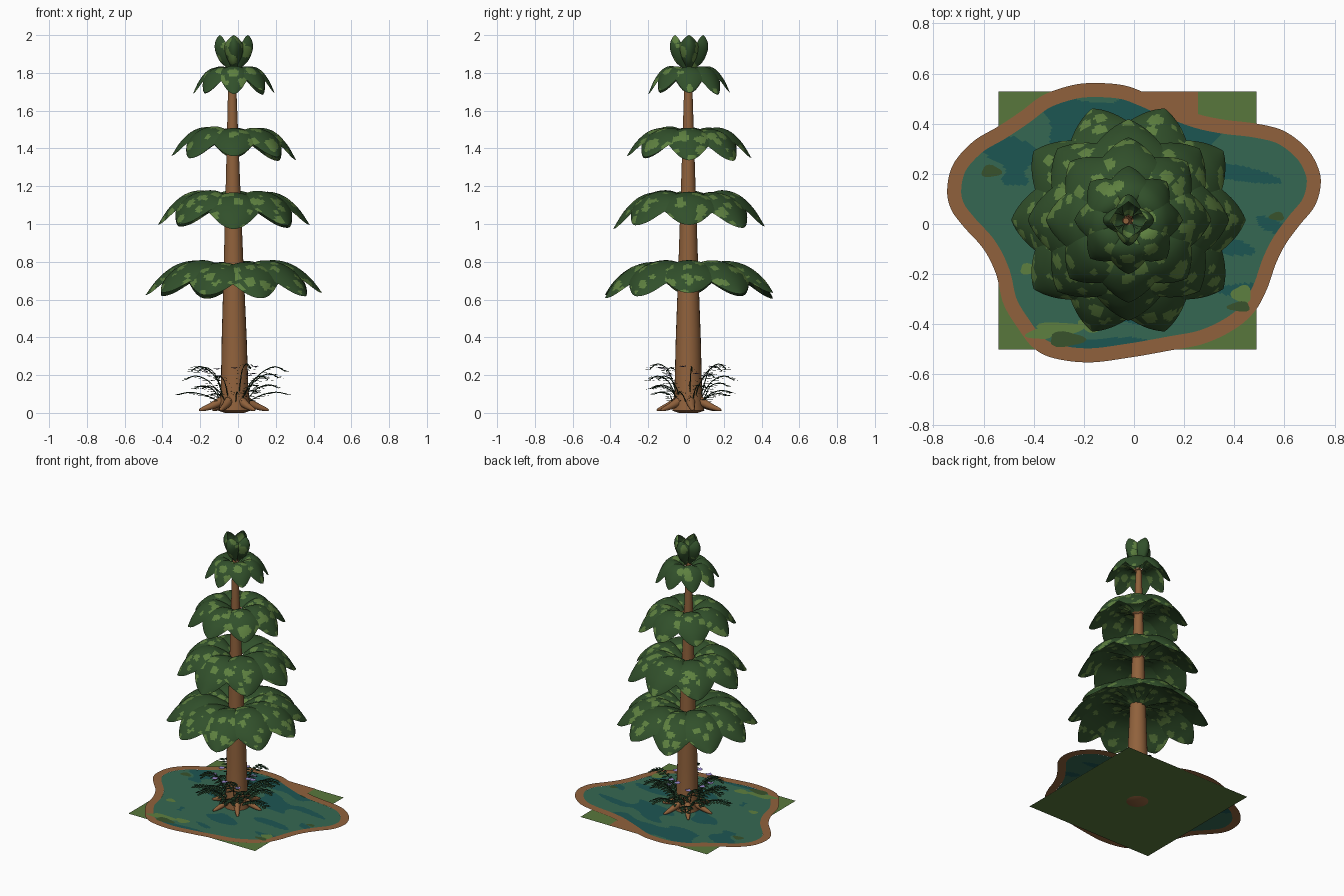
import bpy, bmesh, math, random
from mathutils import Vector, noise

if "Cube" in bpy.data.objects:
    bpy.data.objects.remove(bpy.data.objects["Cube"])

random.seed(4)
CX, CY = -0.022, 0.016          # tree axis


def mat(name, rgb):
    m = bpy.data.materials.new(name)
    m.diffuse_color = (*rgb, 1)
    m.use_nodes = True
    m.node_tree.nodes["Principled BSDF"].inputs["Base Color"].default_value = m.diffuse_color
    return m


BARK = mat("bark_brown", (0.280, 0.121, 0.045))
LEAF = mat("leaf_green", (0.031, 0.080, 0.024))
PATCH = mat("leaf_light_green", (0.110, 0.215, 0.050))
GRASS = mat("grass_green", (0.098, 0.185, 0.045))
DEEP = mat("water_deep", (0.012, 0.092, 0.086))
PALE = mat("water_pale", (0.036, 0.137, 0.084))
OLIVE = mat("dark_olive", (0.040, 0.085, 0.025))
FERN = mat("fern_green", (0.014, 0.042, 0.018))
LILAC = mat("petal_lilac", (0.290, 0.225, 0.540))


def finish(name, bm, mats, merge=True, smooth=True):
    """Turn a bmesh into a named object."""
    if merge:
        bmesh.ops.remove_doubles(bm, verts=bm.verts, dist=0.0002)
        bmesh.ops.recalc_face_normals(bm, faces=bm.faces)
    me = bpy.data.meshes.new(name)
    bm.to_mesh(me)
    bm.free()
    for m in mats:
        me.materials.append(m)
    if smooth:
        me.shade_smooth()
        me.set_sharp_from_angle(angle=math.radians(50))
    ob = bpy.data.objects.new(name, me)
    bpy.context.collection.objects.link(ob)
    return ob


def spline(pts, steps, closed=False):
    """Catmull-Rom curve through points."""
    p = [Vector(q) for q in pts]
    n = len(p)
    get = (lambda i: p[i % n]) if closed else (lambda i: p[max(0, min(n - 1, i))])
    out = []
    for i in range(n if closed else n - 1):
        a, b, c, d = get(i - 1), get(i), get(i + 1), get(i + 2)
        for k in range(steps):
            t = k / steps
            out.append(0.5 * (2 * b + (c - a) * t + (2 * a - 5 * b + 4 * c - d) * t * t
                              + (3 * b - a - 3 * c + d) * t ** 3))
    if not closed:
        out.append(p[-1])
    return out


def tube(bm, path, radii, sides=12):
    """Capped tube along a path."""
    rings = []
    for i, c in enumerate(path):
        t = (path[min(i + 1, len(path) - 1)] - path[max(i - 1, 0)]).normalized()
        x = t.orthogonal().normalized() if abs(t.z) < 0.9 else Vector((1, 0, 0))
        y = t.cross(x).normalized()
        x = y.cross(t)
        rings.append([bm.verts.new(c + radii[i] * (math.cos(a) * x + math.sin(a) * y))
                      for a in (2 * math.pi * k / sides for k in range(sides))])
    for r, s in zip(rings, rings[1:]):
        for k in range(sides):
            bm.faces.new((r[k], r[(k + 1) % sides], s[(k + 1) % sides], s[k]))
    bm.faces.new(rings[0][::-1])
    bm.faces.new(rings[-1])


# trunk, leaning very slightly
bm = bmesh.new()
prof = [(0, .05), (.012, .085), (.06, .079), (.12, .073), (.4, .066), (.7, .055), (1.0, .045),
        (1.4, .032), (1.75, .021), (1.86, .012)]
tube(bm, [Vector((-.017 - .008 * z, .012, z)) for z, r in prof], [r for z, r in prof], 24)
finish("trunk", bm, [BARK])

# roots
bm = bmesh.new()
for i in range(6):
    a = 2 * math.pi * i / 6 + 0.12
    d = Vector((math.cos(a), math.sin(a), 0))
    pts = [(.04, .075), (.08, .055), (.12, .036), (.16, .022), (.186, .014)]
    path = spline([d * r + Vector((CX, CY, z)) for r, z in pts], 3)
    n = len(path) - 1
    tube(bm, path, [.025 * (1 - k / n) ** .7 + .003 for k in range(n + 1)], 10)
finish("roots", bm, [BARK])


def leaf(bm, angle, pts, width, drop, thick, seed):
    """Broad pointed lens-shaped leaf following a radius/height spine."""
    rows = spline(pts, 10)
    n, m = len(rows) - 1, 18
    d = Vector((math.cos(angle), math.sin(angle), 0))
    side = Vector((-d.y, d.x, 0))
    for s in (0, 1):
        g = []
        for i, p in enumerate(rows):
            t = i / n
            w = t ** 1.5 * (1 - t) ** .9 / .201 + .05 * (1 - t)
            tg = (rows[min(i + 1, n)] - rows[max(i - 1, 0)]).normalized()
            nor = d * -tg.y + Vector((0, 0, tg.x))
            row = []
            for j in range(m + 1):
                v = 2 * j / m - 1
                off = -drop * w * v * v - s * thick * w * (1 - v * v)
                row.append(bm.verts.new(d * p.x + Vector((CX, CY, p.y)) + side * (v * w * width) + nor * off))
            g.append(row)
        for i in range(n):
            for j in range(m):
                f = bm.faces.new((g[i][j], g[i + 1][j], g[i + 1][j + 1], g[i][j + 1]))
                # rounded light spots
                c = f.calc_center_median() + Vector((seed * .37, seed * .1, 0))
                spot = noise.voronoi(c * 12.5)[0][0] + .12 * noise.noise(c * 30)
                f.material_index = 2 if i < 4 else (1 if spot < .37 else 0)


# drooping leaf tiers: name, count, reach, top height, fall, half width
tiers = [("lower", 10, .468, .81, .175, .144), ("middle", 8, .402, 1.18, .175, .142),
         ("upper", 8, .330, 1.517, .155, .115), ("crown", 8, .216, 1.838, .135, .076)]
for name, count, R, top, fall, width in tiers:
    bm = bmesh.new()
    for i in range(count):
        a = 2 * math.pi * i / count
        f = fall * random.uniform(.95, 1.12)
        tp = top - random.uniform(0, .015)
        pts = [(.02, tp - .45 * fall), (.2 * R, tp - .18 * fall), (.42 * R, tp),
               (.65 * R, tp - .12 * f), (.85 * R, tp - .5 * f), (R, tp - f)]
        leaf(bm, a, pts, width, .3 * width, .27 * width, i + R * 50)
    finish(name + "_leaves", bm, [LEAF, PATCH, BARK])

# upright leaves closing into a bud at the tip
bm = bmesh.new()
for i in range(4):
    pts = [(.012, 1.80), (.035, 1.835), (.06, 1.87), (.078, 1.92), (.082, 1.96), (.074, 2.0)]
    leaf(bm, math.pi / 2 * i, pts, .056, -.05, .02, i + 91)
finish("tip_leaves", bm, [LEAF, PATCH, BARK])

# grass square with a soil patch at its back edge
for name, x0, x1, y0, y1, z, m in (("ground", -.54, .488, -.5, .528, .008, GRASS),
                                   ("soil_patch", .0, .255, .40, .528, .010, BARK)):
    bm = bmesh.new()
    bm.faces.new([bm.verts.new((x, y, z)) for x, y in ((x0, y0), (x1, y0), (x1, y1), (x0, y1))])
    finish(name, bm, [m], False, False)

# pond outline, anticlockwise from the right
outline = [(.744, .15), (.736, .22), (.69, .30), (.60, .37), (.49, .40), (.36, .416), (.25, .44),
           (.12, .49), (.04, .525), (-.04, .553), (-.14, .562), (-.24, .555), (-.36, .515),
           (-.45, .45), (-.54, .39), (-.64, .33), (-.72, .24), (-.745, .14), (-.73, .06),
           (-.68, -.01), (-.60, -.10), (-.55, -.20), (-.52, -.32), (-.46, -.42), (-.40, -.495),
           (-.32, -.535), (-.18, -.552), (-.02, -.533), (.14, -.505), (.28, -.477), (.40, -.42),
           (.48, -.35), (.53, -.26), (.565, -.16), (.605, -.08), (.66, -.005), (.72, .07)]
edge = spline([(x, y, 0) for x, y in outline], 8, True)
N = len(edge)
inner = []
for i in range(N):
    t = (edge[(i + 2) % N] - edge[i - 2]).normalized()
    inner.append(edge[i] + Vector((-t.y, t.x, 0)) * .056)

# pond rim
bm = bmesh.new()
up = Vector((0, 0, .0135))
a = [bm.verts.new(p + up) for p in edge]
b = [bm.verts.new(p + up) for p in inner]
for i in range(N):
    j = (i + 1) % N
    bm.faces.new((a[i], a[j], b[j], b[i]))
finish("pond_rim", bm, [BARK], False, False)

# pond water in two tones
bm = bmesh.new()
K = 70
rings = [[bm.verts.new(p * (k / K) + Vector((0, 0, .013))) for p in inner] for k in range(4, K + 1)]
for r, s in zip(rings, rings[1:]):
    for i in range(N):
        j = (i + 1) % N
        f = bm.faces.new((r[i], s[i], s[j], r[j]))
        c = f.calc_center_median()
        wave = noise.noise(Vector((c.x * 4 + 5, c.y * 10 + 2 * c.x, .4)))
        tone = .8 * wave + .2 - .75 * max(c.y, -.1) + (.45 if c.x < 0 else .25) * abs(c.x)
        f.material_index = 1 if tone > .08 else 0
bm.faces.new(rings[0])
finish("pond_water", bm, [DEEP, PALE], False, False)

# floating plant patches
spots = [(-.30, -.42, .09, .03, 0), (-.38, -.44, .05, .02, 0), (-.17, -.40, .05, .03, 0),
         (-.27, -.46, .07, .03, 1), (.43, -.28, .04, .035, 0), (.42, -.33, .045, .02, 1),
         (-.57, .21, .04, .024, 1), (.57, .03, .03, .017, 1), (-.42, -.18, .035, .022, 0)]
bm = bmesh.new()
for x, y, rx, ry, m in spots:
    ring = []
    for k in range(18):
        q = 2 * math.pi * k / 18
        w = 1 + .15 * math.sin(3 * q + x * 40)
        ring.append(bm.verts.new((x + rx * w * math.cos(q), y + ry * w * math.sin(q), .0155 + m * .001)))
    bm.faces.new(ring).material_index = m
finish("floating_plants", bm, [PATCH, OLIVE], False, False)

# fern fronds with paired leaflets
bm = bmesh.new()
for i in range(20):
    a = 2 * math.pi * i / 20 + random.uniform(-.12, .12)
    d = Vector((math.cos(a), math.sin(a), 0))
    side = Vector((-d.y, d.x, 0))
    reach = random.uniform(.17, .24) + .06 * abs(d.x)
    h = (.25, .15, .20, .11)[i % 4] + random.uniform(-.01, .01)
    pts = [(.05, .03), (.09, .6 * h), (.55 * reach, .88 * h), (.8 * reach, h), (reach, .9 * h)]
    path = spline([d * r + Vector((CX, CY, z)) for r, z in pts], 3)
    n = len(path) - 1
    tube(bm, path, [.0028] * (n + 1), 5)
    for k in range(3, n + 1):
        L = .055 * (1.15 - .55 * k / n)
        for s in (-1, 1):
            v = side * s * L + d * L * .5 + Vector((0, 0, -.004))
            w = d * .012
            c = path[k]
            bm.faces.new([bm.verts.new(q) for q in (c, c + v * .5 - w, c + v, c + v * .5 + w)])
finish("ferns", bm, [FERN], False, False)

# small flowers among the ferns
bm = bmesh.new()
for i in range(10):
    a = 2 * math.pi * i / 10 + .35
    r = random.uniform(.11, .16)
    c = Vector((CX + r * math.cos(a), CY + r * math.sin(a), random.uniform(.19, .25)))
    for k in range(5):
        q = 2 * math.pi * k / 5
        e = Vector((math.cos(q), math.sin(q), .3)) * .025
        w = Vector((-math.sin(q), math.cos(q), 0)) * .011
        bm.faces.new([bm.verts.new(p) for p in (c, c + e * .6 - w, c + e, c + e * .6 + w)])
finish("flowers", bm, [LILAC], False, False)
